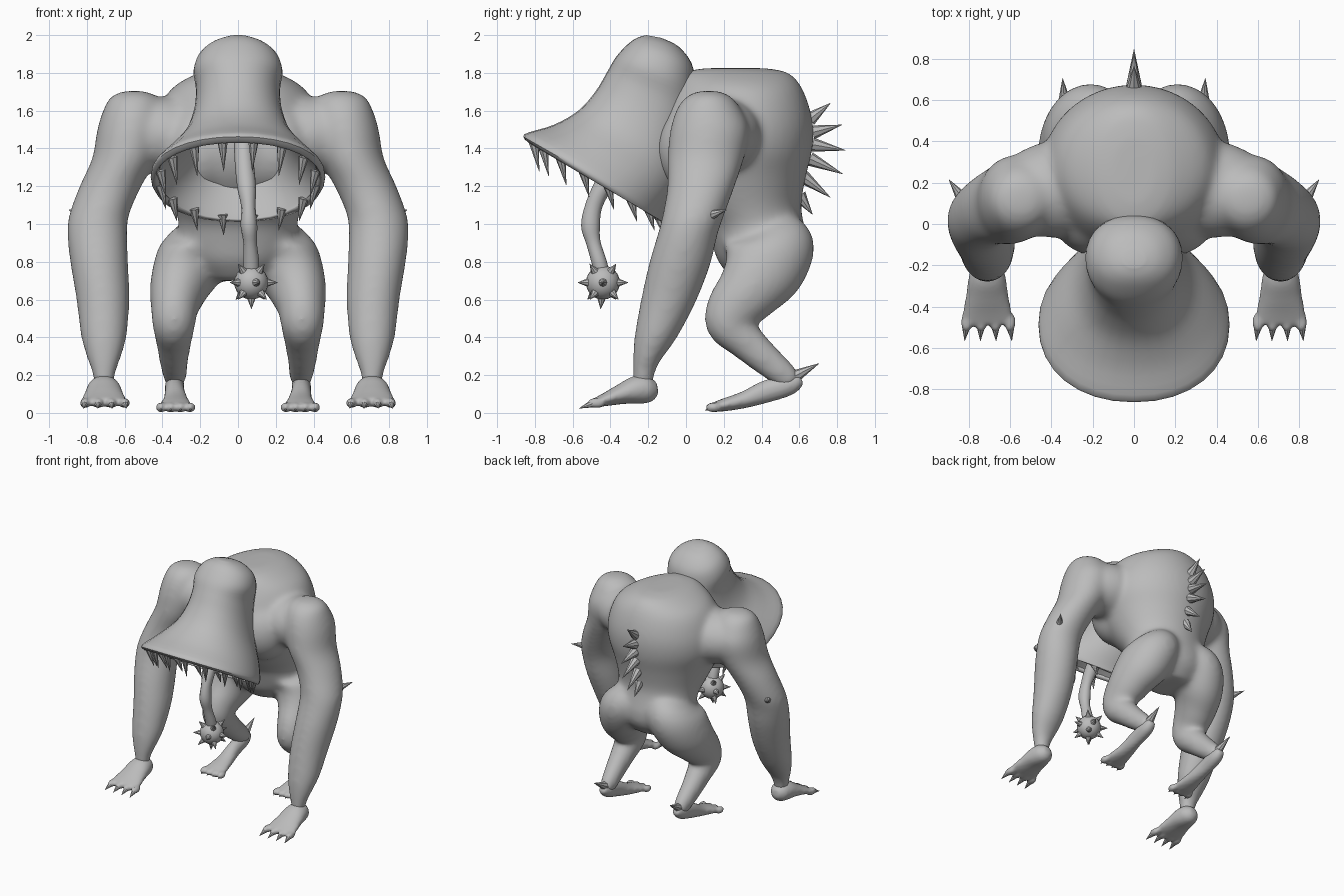
import bpy, bmesh, math
from mathutils import Vector, Matrix

if "Cube" in bpy.data.objects:
    bpy.data.objects.remove(bpy.data.objects["Cube"])

grey = bpy.data.materials.new("grey_skin")
grey.diffuse_color = (0.5, 0.5, 0.5, 1)
grey.use_nodes = True
grey.node_tree.nodes["Principled BSDF"].inputs["Base Color"].default_value = grey.diffuse_color


def finish(name, bm, angle=40):
    bmesh.ops.recalc_face_normals(bm, faces=bm.faces[:])
    me = bpy.data.meshes.new(name)
    bm.to_mesh(me)
    bm.free()
    me.materials.append(grey)
    me.shade_smooth()
    me.set_sharp_from_angle(angle=math.radians(angle))
    ob = bpy.data.objects.new(name, me)
    bpy.context.collection.objects.link(ob)
    return ob


def fuse(ob, size, rounds):
    """Merge overlapping volumes into one soft skin."""
    remesh = ob.modifiers.new("fuse", 'REMESH')
    remesh.mode = 'VOXEL'
    remesh.voxel_size = size
    remesh.use_smooth_shade = True
    smooth = ob.modifiers.new("soften", 'SMOOTH')
    smooth.factor = .5
    smooth.iterations = rounds


def refine(rows, steps):
    """Catmull-Rom interpolation of rows of numbers."""
    out, n = [], len(rows)
    for i in range(n - 1):
        for k in range(steps):
            t = k / steps
            quad = zip(rows[max(i - 1, 0)], rows[i], rows[i + 1], rows[min(i + 2, n - 1)])
            out.append([0.5 * (2 * b + (c - a) * t + (2 * a - 5 * b + 4 * c - d) * t * t
                               + (3 * b - a - 3 * c + d) * t ** 3) for a, b, c, d in quad])
    return out + [list(rows[-1])]


def loft(bm, rings, n, cap_start=True, power=1.0):
    loops = []
    for c, u, v in rings:
        loop = []
        for i in range(n):
            x, y = math.cos(2 * math.pi * i / n), math.sin(2 * math.pi * i / n)
            x, y = (math.copysign(abs(w) ** power, w) for w in (x, y))
            loop.append(bm.verts.new(c + u * x + v * y))
        loops.append(loop)
    for a, b in zip(loops, loops[1:]):
        for i in range(n):
            j = (i + 1) % n
            bm.faces.new((a[i], a[j], b[j], b[i]))
    if cap_start:
        bm.faces.new(loops[0][::-1])
    bm.faces.new(loops[-1])


def tube(bm, rows, side=1, n=24, steps=4, level=False, grow=0.0):
    """Rows: x, y, z, half width, half depth. Level keeps the rings horizontal."""
    rows = refine(rows, steps)
    pts = [Vector((r[0] * side, r[1], r[2])) for r in rows]
    rings = []
    for i, r in enumerate(rows):
        t = pts[min(i + 1, len(pts) - 1)] - pts[max(i - 1, 0)]
        v = Vector((0, 1, 0)) if level else t.cross(Vector((1, 0, 0))).normalized()
        rings.append((pts[i], Vector((r[3] + grow, 0, 0)), v * (r[4] + grow)))
    loft(bm, rings, n)


def ball(bm, c, r):
    m = Matrix.Translation(c) @ Matrix.Diagonal((*r, 1))
    bmesh.ops.create_uvsphere(bm, u_segments=20, v_segments=12, radius=1, matrix=m)


def spike(bm, base, tip, r, n=8):
    base, tip = Vector(base), Vector(tip)
    d = tip - base
    m = Matrix.Translation((base + tip) / 2) @ d.to_track_quat('Z', 'Y').to_matrix().to_4x4()
    bmesh.ops.create_cone(bm, cap_ends=True, segments=n, radius1=r, radius2=0.001,
                          depth=d.length, matrix=m)


# Body: overlapping torso, chest, shoulders, arms and legs fused into one skin
torso = [(0, .26, 1.825, .10, .16), (0, .265, 1.80, .21, .28), (0, .275, 1.71, .36, .345),
         (0, .265, 1.55, .435, .405), (0, .255, 1.40, .445, .415), (0, .26, 1.25, .395, .375),
         (0, .305, 1.10, .34, .305), (0, .36, 1.0, .315, .265), (0, .39, .90, .315, .255),
         (0, .40, .80, .27, .23), (0, .40, .70, .16, .15)]
arm = [(.55, .12, 1.705, .05, .05), (.55, .12, 1.675, .12, .115), (.555, .12, 1.61, .152, .165),
       (.57, .125, 1.50, .172, .205), (.60, .105, 1.35, .167, .20), (.675, .08, 1.20, .16, .175),
       (.735, .04, 1.05, .155, .16), (.745, .01, .95, .155, .155), (.735, -.03, .80, .15, .16),
       (.715, -.09, .60, .137, .145), (.71, -.16, .40, .117, .11), (.71, -.21, .27, .08, .068),
       (.71, -.225, .20, .055, .055), (.71, -.23, .13, .05, .05)]
leg = [(.15, .41, 1.02, .10, .12), (.20, .44, .91, .195, .23), (.255, .415, .77, .19, .215),
       (.31, .335, .65, .15, .17), (.335, .25, .55, .12, .14), (.34, .225, .47, .108, .115),
       (.34, .31, .385, .09, .095), (.34, .42, .285, .072, .08), (.335, .52, .20, .058, .066),
       (.335, .57, .15, .042, .048)]
bm = bmesh.new()
tube(bm, torso, n=40, level=True)
for s in (-1, 1):
    tube(bm, arm, s, level=True, grow=.005)
    tube(bm, leg, s, grow=.007)
    ball(bm, (.39 * s, .165, 1.47), (.27, .235, .205))
    ball(bm, (.19 * s, .07, 1.39), (.22, .225, .25))
fuse(finish("body", bm), .016, 30)

# Hands and feet with fingers and toes
hand = [(.71, -.15, .13, .03, .03), (.71, -.19, .125, .07, .068), (.71, -.26, .122, .09, .075),
        (.71, -.34, .10, .102, .055), (.71, -.42, .073, .118, .037), (.71, -.48, .055, .128, .024)]
foot = [(.335, .61, .18, .03, .03), (.335, .55, .15, .05, .055), (.335, .43, .115, .052, .06),
        (.33, .31, .07, .065, .045), (.33, .20, .042, .085, .034), (.33, .15, .032, .085, .025)]
bm = bmesh.new()
for s in (-1, 1):
    tube(bm, hand, s)
    tube(bm, foot, s)
    for k in (-1.5, -.5, .5, 1.5):
        ball(bm, ((.705 + .07 * k) * s, -.475, .052), (.028, .05, .028))
        ball(bm, ((.33 + .052 * k) * s, .145, .029), (.027, .042, .028))
fuse(finish("hands_and_feet", bm), .012, 5)

# Bell head. Rows: front y, front z, back y, back z, half width
bell = [(-.835, 1.43, -.12, 1.01, .445), (-.855, 1.475, -.105, 1.05, .46),
        (-.70, 1.525, -.05, 1.15, .385), (-.57, 1.60, .0, 1.28, .292),
        (-.48, 1.70, .02, 1.43, .24), (-.42, 1.80, .04, 1.60, .222),
        (-.37, 1.885, .045, 1.74, .235), (-.31, 1.95, .03, 1.85, .202),
        (-.26, 1.985, -.04, 1.94, .13), (-.21, 2.0, -.13, 1.985, .05)]


def bell_ring(r):
    f, b = Vector((0, r[0], r[1])), Vector((0, r[2], r[3]))
    return (f + b) / 2, Vector((r[4], 0, 0)), (f - b) / 2


bm = bmesh.new()
loft(bm, [bell_ring(r) for r in refine(bell, 4)], 32, cap_start=False, power=.93)
head = finish("bell_head", bm, 50)
shell = head.modifiers.new("wall", 'SOLIDIFY')
shell.thickness = .036
shell.offset = -1

# Teeth around the inner rim
bm = bmesh.new()
c, u, v = bell_ring(bell[0])
for i in range(16):
    a = (i + .5) * math.pi / 8
    p = c + .94 * (u * math.cos(a) + v * math.sin(a)) + Vector((0, 0, .025))
    length = .135 + .025 * math.sin(a)
    spike(bm, p, p + Vector((-.03 * math.cos(a), .03, -length)), .028)
finish("teeth", bm)

# Tongue with a spiked ball at its end
bm = bmesh.new()
tube(bm, [(.03, -.22, 1.60, .05, .05), (.03, -.33, 1.38, .05, .05), (.045, -.44, 1.20, .05, .048),
          (.055, -.49, 1.09, .038, .045), (.058, -.505, .99, .044, .05),
          (.064, -.49, .90, .036, .038), (.07, -.46, .80, .042, .04),
          (.07, -.44, .72, .04, .04)], n=12)
finish("tongue", bm)
ball_centre = Vector((.07, -.44, .69))
bm = bmesh.new()
ball(bm, ball_centre, (.09, .09, .09))
finish("tongue_ball", bm)
bm = bmesh.new()
for elevation, count in ((-85, 1), (-40, 4), (0, 5), (45, 4)):
    e = math.radians(elevation)
    for i in range(count):
        a = 2 * math.pi * i / count + e
        d = Vector((math.cos(a) * math.cos(e), math.sin(a) * math.cos(e), math.sin(e)))
        spike(bm, ball_centre + d * .075, ball_centre + d * .14, .026)
finish("tongue_ball_spikes", bm)

# Row of spikes down the back
bm = bmesh.new()
for y0, z0, y1, z1 in ((.655, 1.555, .765, 1.64), (.67, 1.485, .825, 1.525), (.67, 1.42, .845, 1.39),
                       (.655, 1.345, .83, 1.265), (.62, 1.25, .765, 1.14), (.60, 1.15, .67, 1.05)):
    spike(bm, (0, y0, z0), (0, y1, z1), .038)
finish("back_spikes", bm)

# Elbow spikes, heel spurs and claws on both sides
elbows, heels, claws = bmesh.new(), bmesh.new(), bmesh.new()
for s in (-1, 1):
    spike(elbows, (.82 * s, .11, 1.04), (.895 * s, .215, 1.075), .036)
    spike(heels, (.335 * s, .57, .19), (.345 * s, .705, .262), .036)
    for k in (-1.5, -.5, .5, 1.5):
        x = (.705 + .07 * k) * s
        spike(claws, (x, -.485, .053), (x + .006 * k * s, -.565, .024), .024)
        x = (.33 + .052 * k) * s
        spike(claws, (x, .14, .026), (x, .10, .014), .014)
finish("elbow_spikes", elbows)
finish("heel_spurs", heels)
finish("claws", claws)
